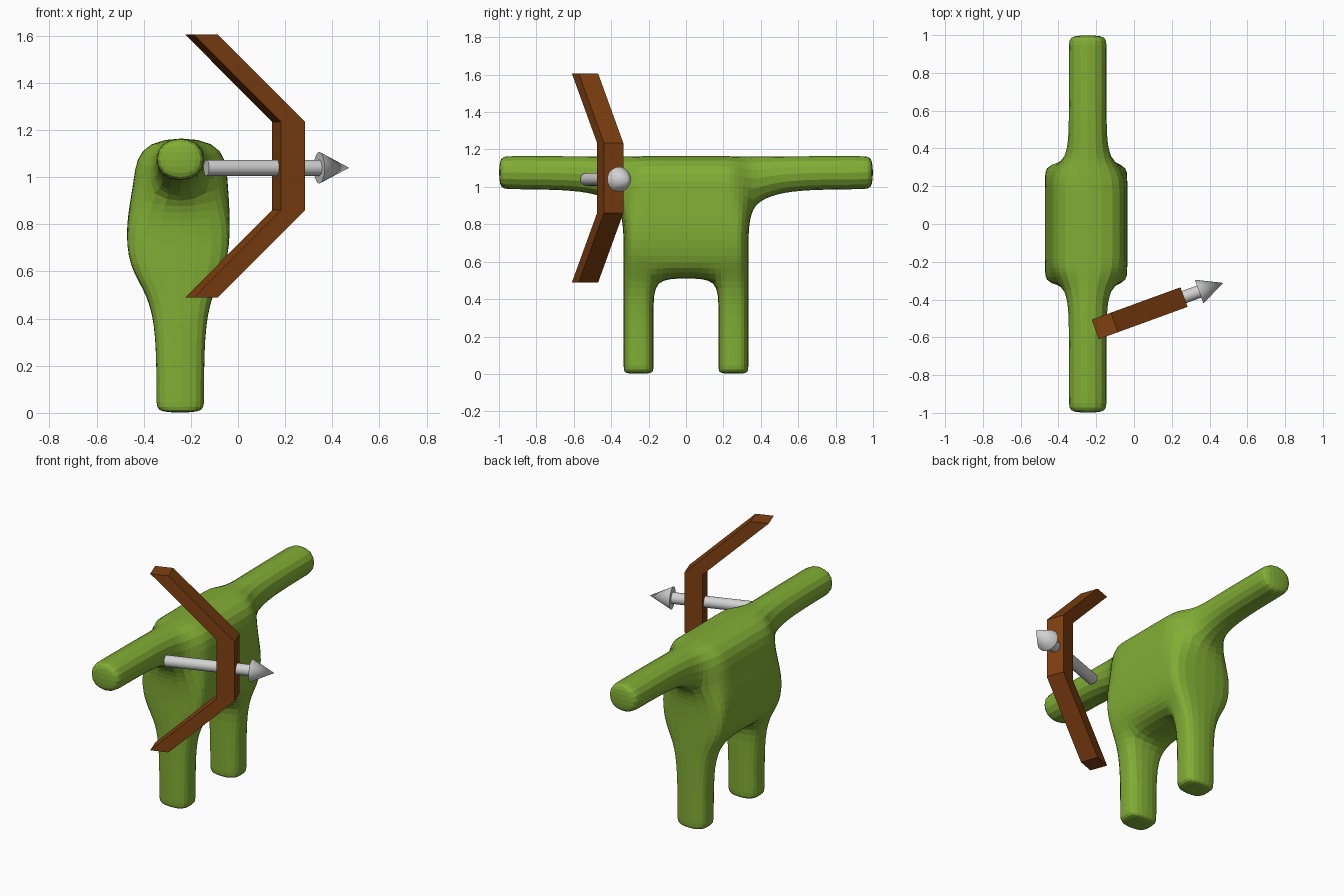
import bpy, bmesh, math
from mathutils import Vector, Matrix

if "Cube" in bpy.data.objects:
    bpy.data.objects.remove(bpy.data.objects["Cube"])


def material(name, rgb):
    m = bpy.data.materials.new(name)
    m.diffuse_color = (*rgb, 1)
    m.use_nodes = True
    m.node_tree.nodes["Principled BSDF"].inputs["Base Color"].default_value = m.diffuse_color
    return m


GREEN = material("leaf green", (0.22, 0.42, 0.035))
BROWN = material("wood brown", (0.21, 0.05, 0.005))
GREY = material("light grey", (0.64, 0.64, 0.64))


def finish(bm, name, mat):
    bmesh.ops.remove_doubles(bm, verts=bm.verts, dist=0.0005)
    bmesh.ops.recalc_face_normals(bm, faces=bm.faces)
    me = bpy.data.meshes.new(name)
    bm.to_mesh(me)
    bm.free()
    me.materials.append(mat)
    ob = bpy.data.objects.new(name, me)
    bpy.context.collection.objects.link(ob)
    return ob


# Body: a side-on grid of cells given thickness in x, then subdivided
COLS = [0, 0.17, 0.255, 0.337, 0.46, 0.64, 0.955, 1.003]
ROWS = [0.0, 0.035, 0.34, 0.505, 0.62, 0.8, 0.98, 1.172]
# left and right side of the torso for rows 3 to 7
SIDES = {3: (-0.385, -0.11), 4: (-0.465, -0.045), 5: (-0.478, -0.03),
         6: (-0.44, -0.045), 7: (-0.425, -0.055)}
# grid points moved to shape the underarm
MOVED = {(3, 6): (0.365, 0.90), (4, 6): (0.48, 0.955), (5, 6): (0.64, 0.977)}


def sides(i, j):
    if i > 3:                       # arm
        return -0.354, -0.136
    if j < 3:                       # leg
        return -0.346, -0.144
    if i == 3 and j in (3, 6, 7):   # shoulder and hip corners
        return (-0.37, -0.12)
    return SIDES[j]


cells = [(i, j) for i in range(3) for j in range(3, 7)]      # torso
cells += [(i, 6) for i in range(3, 7)]                       # arm
cells += [(i, j) for i in (1, 2) for j in range(3)]          # leg

bm = bmesh.new()
for s in (-1, 1):
    def point(i, j, k):
        y, z = MOVED.get((i, j), (COLS[i], ROWS[j]))
        return bm.verts.new((sides(i, j)[k], s * y, z))

    for i, j in cells:
        loop = [(i, j), (i + 1, j), (i + 1, j + 1), (i, j + 1)]
        for k in (0, 1):
            bm.faces.new([point(*c, k) for c in loop])
        # close the rim wherever there is no neighbouring cell
        for n, (di, dj) in enumerate([(0, -1), (1, 0), (0, 1), (-1, 0)]):
            if (i + di, j + dj) in cells or i + di < 0:
                continue
            a, b = loop[n], loop[(n + 1) % 4]
            bm.faces.new([point(*a, 0), point(*b, 0), point(*b, 1), point(*a, 1)])
body = finish(bm, "body", GREEN)
sub = body.modifiers.new("round", 'SUBSURF')
sub.levels = sub.render_levels = 2

# Bow and arrow lie in one upright plane turned 20 degrees
TURN = math.radians(20)
U = Vector((math.cos(TURN), math.sin(TURN), 0))
V = Vector((-math.sin(TURN), math.cos(TURN), 0))
ORIGIN = Vector((-0.205, -0.558, 0))

# Bow: a bent bar of four stations
bm = bmesh.new()
rings = []
for u, z in [(0, 0.49), (0.392, 0.86), (0.392, 1.235), (0, 1.605)]:
    rings.append([bm.verts.new(ORIGIN + U * (u + du) + V * dv + Vector((0, 0, z)))
                  for du, dv in [(0, -0.055), (0.108, -0.055), (0.108, 0.055), (0, 0.055)]])
for a, b in zip(rings, rings[1:]):
    for n in range(4):
        m = (n + 1) % 4
        bm.faces.new([a[n], a[m], b[m], b[n]])
bm.faces.new(rings[0])
bm.faces.new(rings[-1])
finish(bm, "bow", BROWN)


# Arrow: a round shaft and a cone head
def rod(name, u0, u1, r0, r1):
    bm = bmesh.new()
    place = (Matrix.Translation(ORIGIN + U * (u0 + u1) / 2 + Vector((0, 0, 1.04)))
             @ U.to_track_quat('Z', 'Y').to_matrix().to_4x4())
    bmesh.ops.create_cone(bm, cap_ends=True, segments=24, radius1=r0, radius2=r1,
                          depth=u1 - u0, matrix=place)
    ob = finish(bm, name, GREY)
    bpy.context.view_layer.objects.active = ob
    ob.select_set(True)
    bpy.ops.object.shade_smooth_by_angle(angle=math.radians(30))
    ob.select_set(False)


rod("arrow_shaft", 0.075, 0.59, 0.034, 0.034)
rod("arrow_head", 0.585, 0.72, 0.067, 0.0)
